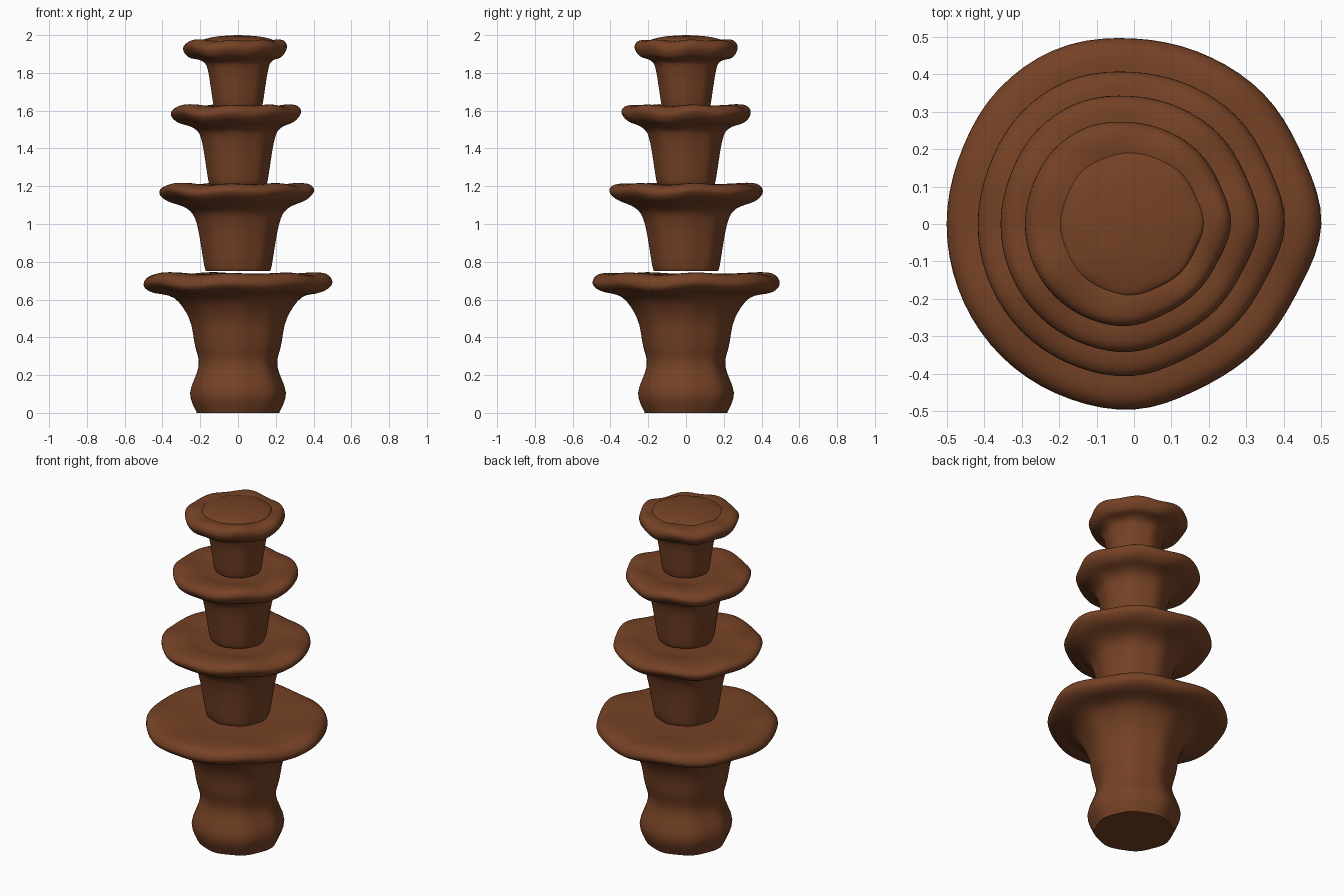
import bpy
import bmesh
from math import sin, cos, pi, floor
from mathutils import Vector

if "Cube" in bpy.data.objects:
    bpy.data.objects.remove(bpy.data.objects["Cube"])

SEGMENTS = 72

chocolate = bpy.data.materials.new("chocolate brown")
chocolate.use_nodes = True
colour = (0.18, 0.054, 0.019, 1)
chocolate.diffuse_color = colour
chocolate.node_tree.nodes["Principled BSDF"].inputs["Base Color"].default_value = colour

# Uneven rim outline, as radius factors at even steps of angle
RIM = [1.0, .97, .98, .98, .99, 1.02, 1.02, 1.0, 1.0, 1.0, 1.0, .995, .99, .945, .94, .945]


def spline(a, b, c, d, t):
    """Catmull-Rom point between b and c."""
    return b + (c - a) * (t / 2) + (a * 2 - b * 5 + c * 4 - d) * (t * t / 2) \
        + (b * 3 - a - c * 3 + d) * (t ** 3 / 2)


def rim_factor(angle):
    n = len(RIM)
    s = angle / (2 * pi) * n
    i = floor(s)
    return spline(*[RIM[(i + k) % n] for k in (-1, 0, 1, 2)], s - i)


def smooth_profile(points, steps=4):
    p = [Vector(q) for q in points]
    p = [p[0]] + p + [p[-1]]
    out = [spline(*p[i:i + 4], k / steps)
           for i in range(len(p) - 3) for k in range(steps)]
    return out + [p[-1]]


def lathe(name, profile, rim_radius, stem_radius, shift=0.0, wave=0.012):
    """Spin a profile; the uneven outline grows from stem to rim."""
    bm = bmesh.new()
    rings = []
    for r, z in smooth_profile(profile):
        w = min(1, max(0, (r - stem_radius) / (rim_radius - stem_radius)))
        ring = []
        for k in range(SEGMENTS):
            a = 2 * pi * k / SEGMENTS
            f = (1 - w) * (1 + 0.015 * cos(8 * a)) + w * rim_factor(a)
            dz = w * wave * (0.6 * sin(7 * a + 1) + 0.4 * sin(4 * a))
            ring.append(bm.verts.new((r * f * cos(a) + w * shift, r * f * sin(a), z + dz)))
        rings.append(ring)
    for low, high in zip(rings, rings[1:]):
        for k in range(SEGMENTS):
            n = (k + 1) % SEGMENTS
            bm.faces.new((low[k], low[n], high[n], high[k]))
    bm.faces.new(rings[0][::-1])
    bm.faces.new(rings[-1])
    mesh = bpy.data.meshes.new(name)
    bm.to_mesh(mesh)
    bm.free()
    mesh.materials.append(chocolate)
    obj = bpy.data.objects.new(name, mesh)
    bpy.context.collection.objects.link(obj)
    bpy.ops.object.select_all(action="DESELECT")
    obj.select_set(True)
    bpy.context.view_layer.objects.active = obj
    bpy.ops.object.shade_smooth_by_angle(angle=0.8)
    return obj


# Base tier with a waisted foot
lathe("base_tier", [
    (.215, 0), (.25, .105), (.205, .25), (.225, .36), (.255, .5), (.335, .61),
    (.46, .645), (.5, .685), (.465, .73), (.36, .738), (.22, .73), (.01, .73)],
    .5, .26)

# Upper tiers: bottom, top, stem foot radius, stem neck radius, rim radius, rim shift
tiers = [
    ("second_tier", .755, 1.212, .175, .215, .41, -.007),
    ("third_tier", 1.212, 1.628, .155, .19, .345, -.011),
    ("top_tier", 1.622, 1.972, .13, .158, .275, -.016),
]
for name, bottom, top, foot, neck, rim, shift in tiers:
    h = rim / .41
    lathe(name, [
        (foot * .93, bottom), (foot, bottom + .02), (neck, top - .21 * h ** .8),
        (neck + (rim - neck) * .25, top - .13 * h ** .5),
        (rim * .9, top - .085), (rim, top - .042),
        (rim * .93, top - .008), (rim * .72, top), (rim * .5, top - .012),
        (.01, top - .012)], rim, neck, shift)

# Domed chocolate pool on the summit
lathe("summit_pool", [
    (.185, 1.955), (.192, 1.968), (.17, 1.98), (.1, 1.994), (.005, 2.0)],
    .2, .17, -.008, .004)
